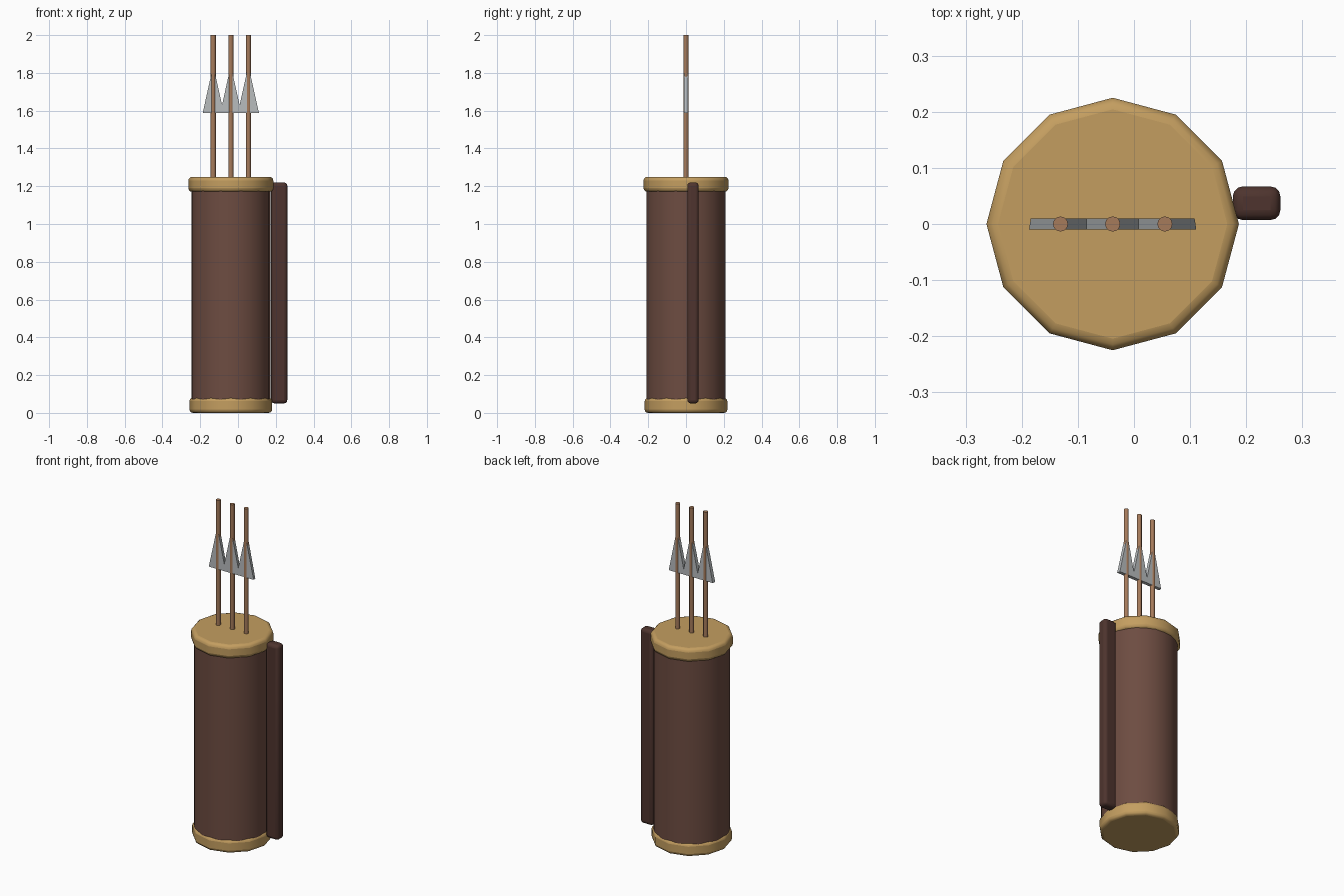
import bpy, bmesh, math

if "Cube" in bpy.data.objects:
    bpy.data.objects.remove(bpy.data.objects["Cube"])

CX = -0.038  # quiver axis


def material(name, hex_code):
    def lin(c):
        c /= 255
        return c / 12.92 if c <= 0.04045 else ((c + 0.055) / 1.055) ** 2.4
    m = bpy.data.materials.new(name)
    m.diffuse_color = [lin(int(hex_code[i:i + 2], 16)) for i in (0, 2, 4)] + [1]
    m.use_nodes = True
    m.node_tree.nodes["Principled BSDF"].inputs["Base Color"].default_value = m.diffuse_color
    return m


LEATHER = material("brown leather", "6D4C41")
DARK = material("dark leather", "4E342E")
TAN = material("tan trim", "C49E60")
WOOD = material("arrow wood", "A67B5B")
STEEL = material("steel", "B8BCBE")


def finish(ob, name, mat, bevel=0, smooth=True):
    ob.name = name
    ob.data.materials.append(mat)
    if bevel:
        b = ob.modifiers.new("soft edges", 'BEVEL')
        b.width, b.segments = bevel, 3
        b.limit_method, b.angle_limit = 'ANGLE', math.radians(45)
    if smooth:
        bpy.ops.object.shade_smooth_by_angle(angle=math.radians(35))
    return ob


def cylinder(name, mat, x, r, z0, z1, sides, bevel=0):
    bpy.ops.mesh.primitive_cylinder_add(vertices=sides, radius=r, depth=z1 - z0,
                                        location=(x, 0, (z0 + z1) / 2))
    return finish(bpy.context.object, name, mat, bevel)


# Quiver tube and its two trim bands
cylinder("quiver_body", LEATHER, CX, 0.209, 0.03, 1.22, 24)
cylinder("top_band", TAN, CX, 0.225, 1.17, 1.25, 12, 0.02)
cylinder("bottom_band", TAN, CX, 0.219, 0.0, 0.08, 12, 0.018)

# Strap on the right side
bpy.ops.mesh.primitive_cube_add(size=1, location=(0.2185, 0.037, 0.635))
strap = bpy.context.object
strap.scale = (0.085, 0.06, 1.17)
bpy.ops.object.transform_apply(location=False, rotation=False, scale=True)
finish(strap, "strap", DARK, 0.018)

# Three arrows: round shaft with a flat triangular head
for i in range(3):
    x = CX + (i - 1) * 0.093
    cylinder(f"arrow_shaft_{i + 1}", WOOD, x, 0.0135, 1.0, 2.0, 12)
    bm = bmesh.new()
    sides = []
    for y, w in ((-0.01, 0.056), (0.01, 0.053)):
        sides.append([bm.verts.new(p) for p in
                      ((x - w, y, 1.587), (x + w, y, 1.587), (x, y, 1.84))])
    front, back = sides
    bm.faces.new(front)
    bm.faces.new(back[::-1])
    for k in range(3):
        n = (k + 1) % 3
        bm.faces.new((front[n], front[k], back[k], back[n]))
    bmesh.ops.recalc_face_normals(bm, faces=bm.faces)
    mesh = bpy.data.meshes.new("arrow_head")
    bm.to_mesh(mesh)
    bm.free()
    head = bpy.data.objects.new("arrow_head", mesh)
    bpy.context.collection.objects.link(head)
    finish(head, f"arrow_head_{i + 1}", STEEL, smooth=False)
